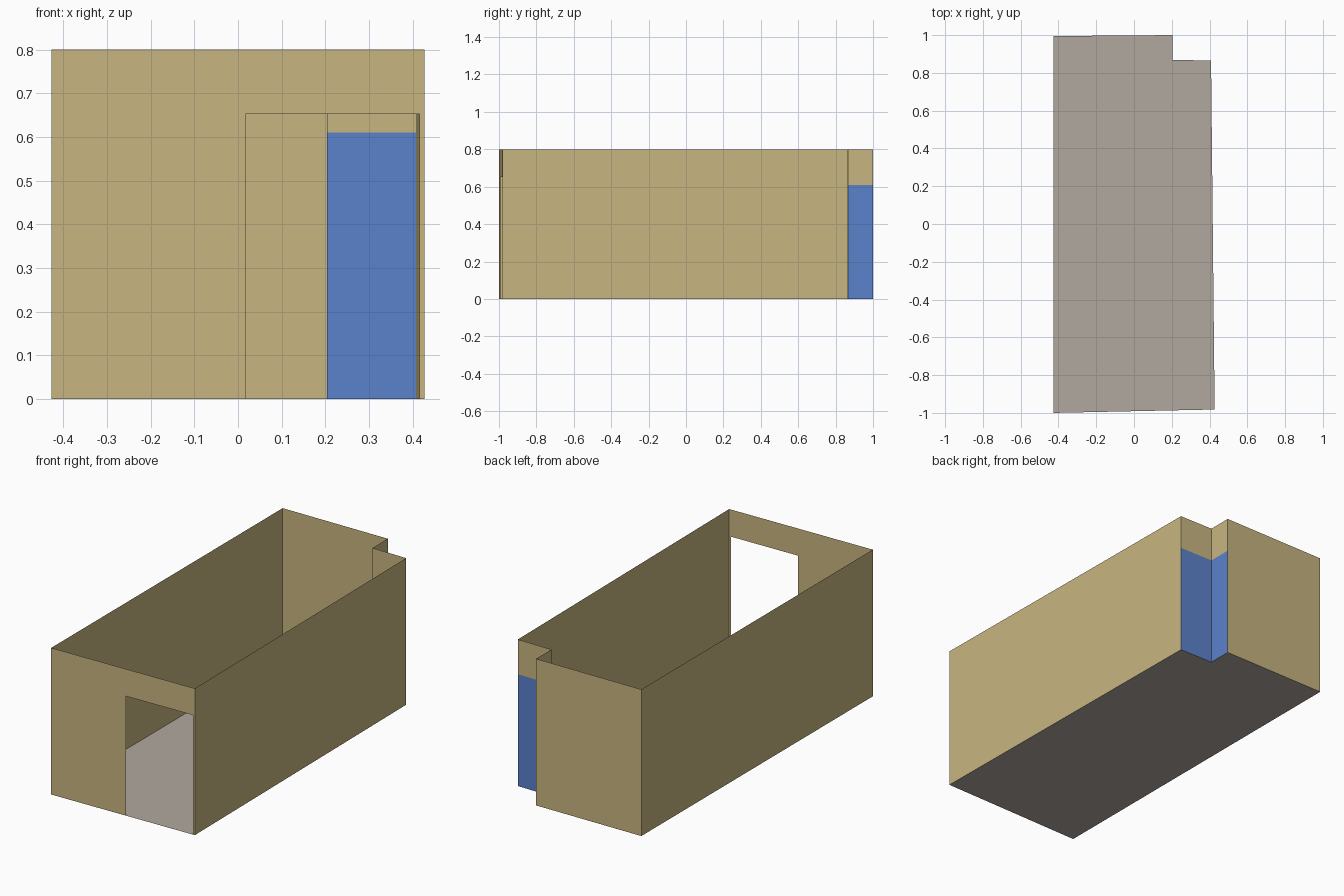
import bpy, bmesh
from mathutils import Vector

if "Cube" in bpy.data.objects:
    bpy.data.objects.remove(bpy.data.objects["Cube"])

HEIGHT, DOOR_TOP, GLASS_TOP = 0.80, 0.652, 0.61

# room outline, counter-clockwise seen from above
front_left, front_right = Vector((-0.427, -1.0)), Vector((0.427, -0.982))
right_back, notch = Vector((0.408, 0.866)), Vector((0.204, 0.868))
back_notch, back_left = Vector((0.204, 1.0)), Vector((-0.427, 0.995))
outline = [front_left, front_right, right_back, notch, back_notch, back_left]


def material(name, rgb):
    m = bpy.data.materials.new(name)
    m.diffuse_color = (*rgb, 1)
    m.use_nodes = True
    m.node_tree.nodes["Principled BSDF"].inputs["Base Color"].default_value = m.diffuse_color
    return m


def build(name, faces, mat):
    bm = bmesh.new()
    for pts in faces:
        bm.faces.new([bm.verts.new(p) for p in pts])
    bmesh.ops.remove_doubles(bm, verts=bm.verts, dist=1e-4)
    mesh = bpy.data.meshes.new(name)
    bm.to_mesh(mesh)
    bm.free()
    mesh.materials.append(mat)
    obj = bpy.data.objects.new(name, mesh)
    bpy.context.collection.objects.link(obj)
    return obj


def panel(a, b, z0, z1):
    return [(*a, z0), (*b, z0), (*b, z1), (*a, z1)]


def on_front(x):
    t = (x - front_left.x) / (front_right.x - front_left.x)
    return front_left.lerp(front_right, t)


tan = material("tan wall", (0.578, 0.462, 0.216))
blue = material("blue window", (0.105, 0.223, 0.597))
grey = material("warm grey floor", (0.434, 0.397, 0.352))

# floor
build("floor", [[(*p, 0) for p in outline]], grey)

# plain walls
build("side_and_back_walls", [
    panel(front_right, right_back, 0, HEIGHT),
    panel(back_notch, back_left, 0, HEIGHT),
    panel(back_left, front_left, 0, HEIGHT)], tan)

# front wall with doorway
d0, d1 = on_front(0.017), on_front(0.416)
build("front_wall", [[
    (*front_left, 0), (*d0, 0), (*d0, DOOR_TOP), (*d1, DOOR_TOP), (*d1, 0),
    (*front_right, 0), (*front_right, HEIGHT), (*front_left, HEIGHT)]], tan)

# corner notch: blue windows below, tan band above
corner = [(right_back, notch), (notch, back_notch)]
build("corner_windows", [panel(a, b, 0, GLASS_TOP) for a, b in corner], blue)
build("corner_upper_walls", [panel(a, b, GLASS_TOP, HEIGHT) for a, b in corner], tan)
